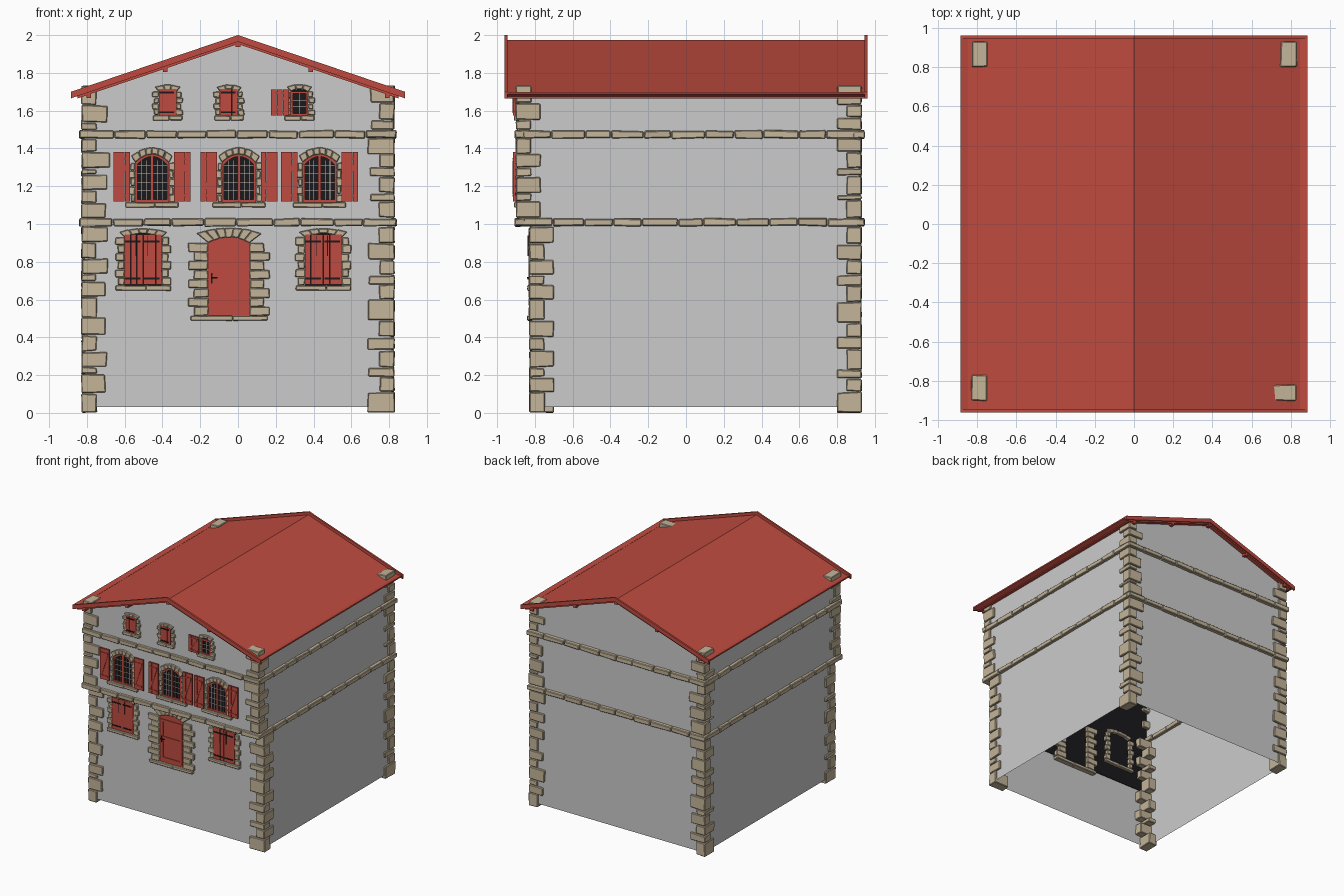
import bpy, bmesh, random
from mathutils import Vector

if "Cube" in bpy.data.objects:
    bpy.data.objects.remove(bpy.data.objects["Cube"])

random.seed(4)
XW, YL, YU, YB = 0.812, -0.815, -0.885, 0.915   # side, lower front, upper front, back wall planes
SLOPE = 0.339


def material(name, rgb):
    m = bpy.data.materials.new(name)
    m.diffuse_color = (*rgb, 1)
    m.use_nodes = True
    m.node_tree.nodes["Principled BSDF"].inputs["Base Color"].default_value = m.diffuse_color
    return m


RED = material("red_paint", (0.52, 0.07, 0.05))
STONE = material("stone", (0.55, 0.46, 0.32))
BLACK = material("black", (0.01, 0.01, 0.012))
PALE = material("pale_bars", (0.6, 0.55, 0.5))


def prism(bm, pts, y0, y1, jit=0.0):
    """Extrude an x-z polygon from y0 to y1, optionally roughened."""
    def v(x, y, z):
        j = [random.uniform(-jit, jit) for _ in range(3)]
        return bm.verts.new((x + j[0], y + j[1] * 0.6, max(0, z + j[2])))
    a = [v(x, y0, z) for x, z in pts]
    b = [v(x, y1, z) for x, z in pts]
    bm.faces.new(a)
    bm.faces.new(b[::-1])
    n = len(pts)
    for i in range(n):
        bm.faces.new((a[i], b[i], b[(i + 1) % n], a[(i + 1) % n]))


def box(bm, x0, x1, y0, y1, z0, z1, jit=0.0):
    prism(bm, [(x0, z0), (x1, z0), (x1, z1), (x0, z1)], y0, y1, jit)


def finish(bm, name, mat=None, bevel=0.0):
    bmesh.ops.recalc_face_normals(bm, faces=bm.faces)
    me = bpy.data.meshes.new(name)
    bm.to_mesh(me)
    bm.free()
    ob = bpy.data.objects.new(name, me)
    bpy.context.collection.objects.link(ob)
    if mat:
        me.materials.append(mat)
    if bevel:
        mod = ob.modifiers.new("worn_edges", 'BEVEL')
        mod.width, mod.segments = bevel, 1
    return ob


# Wall shell, open at the bottom, upper storeys jutting forward
bm = bmesh.new()
side = [(YL, 0.03), (YL, 0.995), (YU, 0.995), (YU, 1.69), (YB, 1.69), (YB, 0.03)]
L = [bm.verts.new((-XW, y, z)) for y, z in side]
R = [bm.verts.new((XW, y, z)) for y, z in side]
bm.faces.new(L)
bm.faces.new(R)
for i in (0, 1):
    bm.faces.new((L[i], R[i], R[i + 1], L[i + 1]))
apex_f, apex_b = bm.verts.new((0, YU, 1.96)), bm.verts.new((0, YB, 1.96))
bm.faces.new((L[2], R[2], R[3], apex_f, L[3]))
bm.faces.new((L[5], R[5], R[4], apex_b, L[4]))
finish(bm, "walls")

# Dark panel behind the front openings
bm = bmesh.new()
box(bm, -0.8, 0.8, -0.80, -0.795, 0.52, 1.68)
finish(bm, "dark_backing", BLACK)


# Roof slab, raised verge boards, eave boards and purlin ends
def chevron(bm, top, thick, hw, y0, y1):
    d = hw * SLOPE
    prism(bm, [(-hw, top - d), (0, top), (hw, top - d),
               (hw, top - d - thick), (0, top - thick), (-hw, top - d - thick)], y0, y1)


bm = bmesh.new()
chevron(bm, 1.975, 0.022, 0.85, -0.95, 0.95)
finish(bm, "roof", RED)
bm = bmesh.new()
for y0, y1 in ((-0.96, -0.945), (0.945, 0.96)):
    chevron(bm, 2.0, 0.035, 0.885, y0, y1)
for s in (-1, 1):
    prism(bm, [(s * 0.845, 1.69), (s * 0.885, 1.70), (s * 0.885, 1.688), (s * 0.845, 1.672)], -0.95, 0.95)
finish(bm, "roof_edge_boards", RED)
bm = bmesh.new()
for x in (-0.79, -0.385, 0, 0.385, 0.79):
    top = 1.966 - abs(x) * SLOPE
    for y0, y1 in ((-0.948, YU + 0.02), (YB - 0.02, 0.948)):
        box(bm, x - 0.013, x + 0.013, y0, y1, top - 0.03, top)
finish(bm, "purlin_ends", RED)

# Corner quoins, alternately long across and long along
lower = [0, .11, .19, .24, .33, .40, .49, .60, .68, .73, .81, .90, .988]
middle = [1.032, 1.12, 1.165, 1.25, 1.30, 1.37, 1.455]
upper = [1.497, 1.55, 1.64, 1.733]
bm = bmesh.new()
for sx in (-1, 1):
    for front in (True, False):
        main = sx > 0 and front
        for zs, across in ((lower, True), (middle, False), (upper, True)):
            yo = ((YL if zs is lower else YU) - 0.015) if front else YB + 0.015
            inward = 1 if front else -1
            zz = zs[:]
            if not main:
                across = not across
                zz[1:-1] = [z + random.uniform(-0.018, 0.018) for z in zz[1:-1]]
            for z0, z1 in zip(zz, zz[1:]):
                lx, ly = (0.13, 0.08) if across else (0.08, 0.13)
                lx += random.uniform(-0.006, 0.02) if across else 0
                xs = sorted((sx * 0.828, sx * (0.828 - lx)))
                ys = sorted((yo, yo + inward * ly))
                box(bm, *xs, *ys, z0 + 0.003, z1 - 0.003, 0.004)
                across = not across
finish(bm, "corner_quoins", STONE, 0.005)


# Two belt courses of long stones round all four walls
def cuts(a, b, n):
    s = (b - a) / n
    return [a] + [a + s * i + random.uniform(-0.02, 0.02) for i in range(1, n)] + [b]


bm = bmesh.new()
for z in (1.01, 1.475):
    for y0, y1 in ((YU - 0.022, YU + 0.03), (YB - 0.03, YB + 0.03)):
        c = cuts(-0.84, 0.84, 10)
        for a, b in zip(c, c[1:]):
            box(bm, a + 0.002, b - 0.002, y0, y1, z - 0.021, z + 0.019, 0.004)
    for s in (-1, 1):
        xs = sorted((s * 0.785, s * 0.838))
        c = cuts(-0.875, 0.915, 11)
        for a, b in zip(c, c[1:]):
            box(bm, *xs, a + 0.002, b - 0.002, z - 0.021, z + 0.019, 0.004)
finish(bm, "belt_courses", STONE, 0.005)

# Shared meshes for everything on the facade
stones, red, iron, glass, bars = (bmesh.new() for _ in range(5))


def arch(cx, hw, z1, rise, n=8):
    return [(cx + hw * t, z1 + rise * (1 - t * t)) for t in (1 - 2 * i / n for i in range(n + 1))]


def panel(bm, cx, hw, z0, z1, rise, y, out):
    prism(bm, [(cx - hw, z0), (cx + hw, z0)] + arch(cx, hw, z1, rise), y - out, y + 0.01)


def surround(cx, hw, z0, z1, rise, y, jamb, courses, n, th, sill):
    """Jamb stones, voussoirs and sill round an opening."""
    h = (z1 - z0) / courses
    for s in (-1, 1):
        for i in range(courses):
            w = jamb * (1 if (i + (s > 0)) % 2 else 0.72)
            xs = sorted((cx + s * hw, cx + s * (hw + w)))
            box(stones, *xs, y - 0.018, y + 0.045, z0 + i * h + 0.001, z0 + (i + 1) * h - 0.001, 0.003)
    inner, outer = arch(cx, hw, z1, rise, n), arch(cx, hw + jamb * 0.6, z1 + th, rise, n)
    for i in range(n):
        prism(stones, [inner[i], outer[i], outer[i + 1], inner[i + 1]], y - 0.018, y + 0.045, 0.002)
    for a, b in ((-sill, 0.1 * sill), (0.1 * sill, sill)):
        box(stones, cx + a, cx + b, y - 0.025, y + 0.045, z0 - 0.027, z0 - 0.001, 0.002)


def shutter(x0, x1, z0, z1, y, out, brace=False):
    """Planked leaf with two iron straps, or red battens and a diagonal."""
    w = (x1 - x0) / 3
    for i in range(3):
        box(red, x0 + i * w + 0.0008, x0 + (i + 1) * w - 0.0008, y - out, y - out + 0.012, z0, z1)
    h = z1 - z0
    for f in (0.12, 0.86):
        z = z0 + f * h
        box(red if brace else iron, x0 + 0.004, x1 - 0.012, y - out - 0.004, y - out + 0.001, z - 0.005, z + 0.005)
    if brace:
        prism(red, [(x0 + 0.01, z0 + 0.15 * h), (x0 + 0.022, z0 + 0.15 * h),
                    (x1 - 0.01, z0 + 0.83 * h), (x1 - 0.022, z0 + 0.83 * h)], y - out - 0.004, y - out + 0.001)


# Door with two framed panels
dc = -0.048
surround(dc, 0.11, 0.515, 0.90, 0.03, YL, 0.105, 8, 7, 0.05, 0.205)
panel(red, dc, 0.112, 0.515, 0.90, 0.03, YL, 0.006)
for x0, x1 in ((-0.1, -0.08), (0.08, 0.1)):
    box(red, dc + x0, dc + x1, YL - 0.012, YL, 0.53, 0.88)
for z0, z1 in ((0.53, 0.56), (0.70, 0.735), (0.86, 0.88)):
    box(red, dc - 0.1, dc + 0.1, YL - 0.012, YL, z0, z1)
box(iron, dc - 0.095, dc - 0.087, YL - 0.018, YL, 0.685, 0.74)
box(iron, dc - 0.095, dc - 0.06, YL - 0.026, YL - 0.018, 0.712, 0.72)

# Ground storey windows with closed shutters
for cx in (-0.502, 0.452):
    surround(cx, 0.098, 0.675, 0.93, 0.02, YL, 0.05, 6, 5, 0.027, 0.146)
    panel(glass, cx, 0.098, 0.675, 0.93, 0.02, YL, 0.002)
    shutter(cx - 0.099, cx - 0.001, 0.68, 0.945, YL, 0.02)
    shutter(cx + 0.001, cx + 0.099, 0.68, 0.945, YL, 0.02)
    for x in (cx - 0.04, cx + 0.02):
        box(iron, x, x + 0.004, YL - 0.024, YL - 0.018, 0.83, 0.94)

# Middle storey arched windows with open shutters
for cx in (-0.455, 0.005, 0.432):
    surround(cx, 0.09, 1.115, 1.325, 0.045, YU, 0.032, 5, 6, 0.036, 0.14)
    panel(glass, cx, 0.09, 1.115, 1.325, 0.045, YU, 0.002)
    for a, b in ((-0.09, -0.078), (-0.008, 0.008), (0.078, 0.09)):
        box(red, cx + a, cx + b, YU - 0.01, YU, 1.115, 1.37 if abs(a) < 0.05 else 1.335)
    box(red, cx - 0.09, cx + 0.09, YU - 0.01, YU, 1.115, 1.13)
    hi, lo = arch(cx, 0.09, 1.325, 0.045), arch(cx, 0.08, 1.313, 0.045)
    prism(red, hi + lo[::-1], YU - 0.01, YU)
    for x in (-0.055, -0.031, 0.031, 0.055):
        box(bars, cx + x - 0.0015, cx + x + 0.0015, YU - 0.006, YU, 1.13, 1.335)
    for i in range(1, 5):
        z = 1.13 + 0.045 * i
        box(bars, cx - 0.078, cx + 0.078, YU - 0.006, YU, z - 0.0015, z + 0.0015)
    for s in (-1, 1):
        shutter(*sorted((cx + s * 0.115, cx + s * 0.205)), 1.12, 1.382, YU, 0.03, True)

# Attic windows: two closed, one open
for cx, is_open in ((-0.373, False), (-0.048, False), (0.325, True)):
    surround(cx, 0.046, 1.575, 1.70, 0.014, YU, 0.035, 4, 3, 0.025, 0.078)
    panel(glass, cx, 0.046, 1.575, 1.70, 0.014, YU, 0.002)
    if is_open:
        shutter(cx - 0.152, cx - 0.055, 1.575, 1.712, YU, 0.03, True)
        for s in (-1, 1):
            box(red, cx + s * 0.04 - 0.006, cx + s * 0.04 + 0.006, YU - 0.01, YU, 1.575, 1.70)
        for z in (1.58, 1.696):
            box(red, cx - 0.046, cx + 0.046, YU - 0.01, YU, z - 0.006, z + 0.006)
        box(bars, cx - 0.0015, cx + 0.0015, YU - 0.006, YU, 1.58, 1.69)
        for z in (1.62, 1.655):
            box(bars, cx - 0.035, cx + 0.035, YU - 0.006, YU, z - 0.0015, z + 0.0015)
    else:
        shutter(cx - 0.047, cx + 0.047, 1.575, 1.715, YU, 0.02)

finish(stones, "opening_surrounds", STONE, 0.004)
finish(red, "door_and_shutters", RED)
finish(iron, "ironwork", BLACK)
finish(glass, "window_glass", BLACK)
finish(bars, "glazing_bars", PALE)
